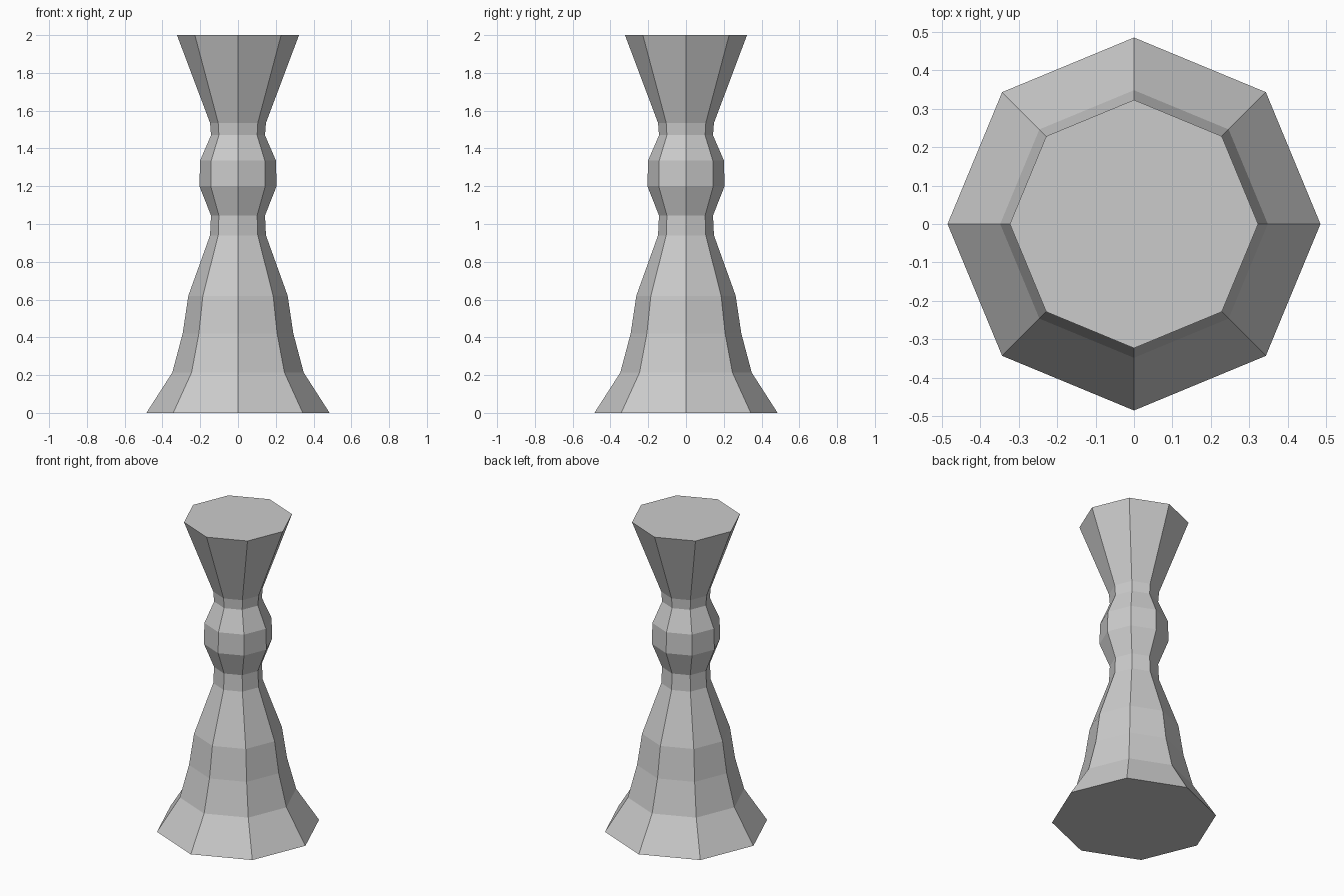
import bpy
import bmesh
from math import cos, sin, tau

if "Cube" in bpy.data.objects:
    bpy.data.objects.remove(bpy.data.objects["Cube"])

SIDES = 8

# Profile as (radius, height): flared foot, waist, collar bead, flared top
PROFILE = [
    (0.485, 0.0), (0.348, 0.213), (0.293, 0.42), (0.263, 0.62),
    (0.148, 0.94), (0.143, 1.045), (0.204, 1.20), (0.201, 1.335),
    (0.143, 1.47), (0.148, 1.535), (0.323, 2.0),
]


def lathe(name, profile, sides):
    bm = bmesh.new()
    rings = [[bm.verts.new((r * cos(tau * i / sides), r * sin(tau * i / sides), z))
              for i in range(sides)] for r, z in profile]
    # Side walls
    for low, high in zip(rings, rings[1:]):
        for i in range(sides):
            j = (i + 1) % sides
            bm.faces.new((low[i], low[j], high[j], high[i]))
    # Flat bottom and top
    bm.faces.new(rings[0][::-1])
    bm.faces.new(rings[-1])
    mesh = bpy.data.meshes.new(name)
    bm.to_mesh(mesh)
    bm.free()
    obj = bpy.data.objects.new(name, mesh)
    bpy.context.collection.objects.link(obj)
    return obj


# Faceted pedestal
lathe("pedestal", PROFILE, SIDES)
